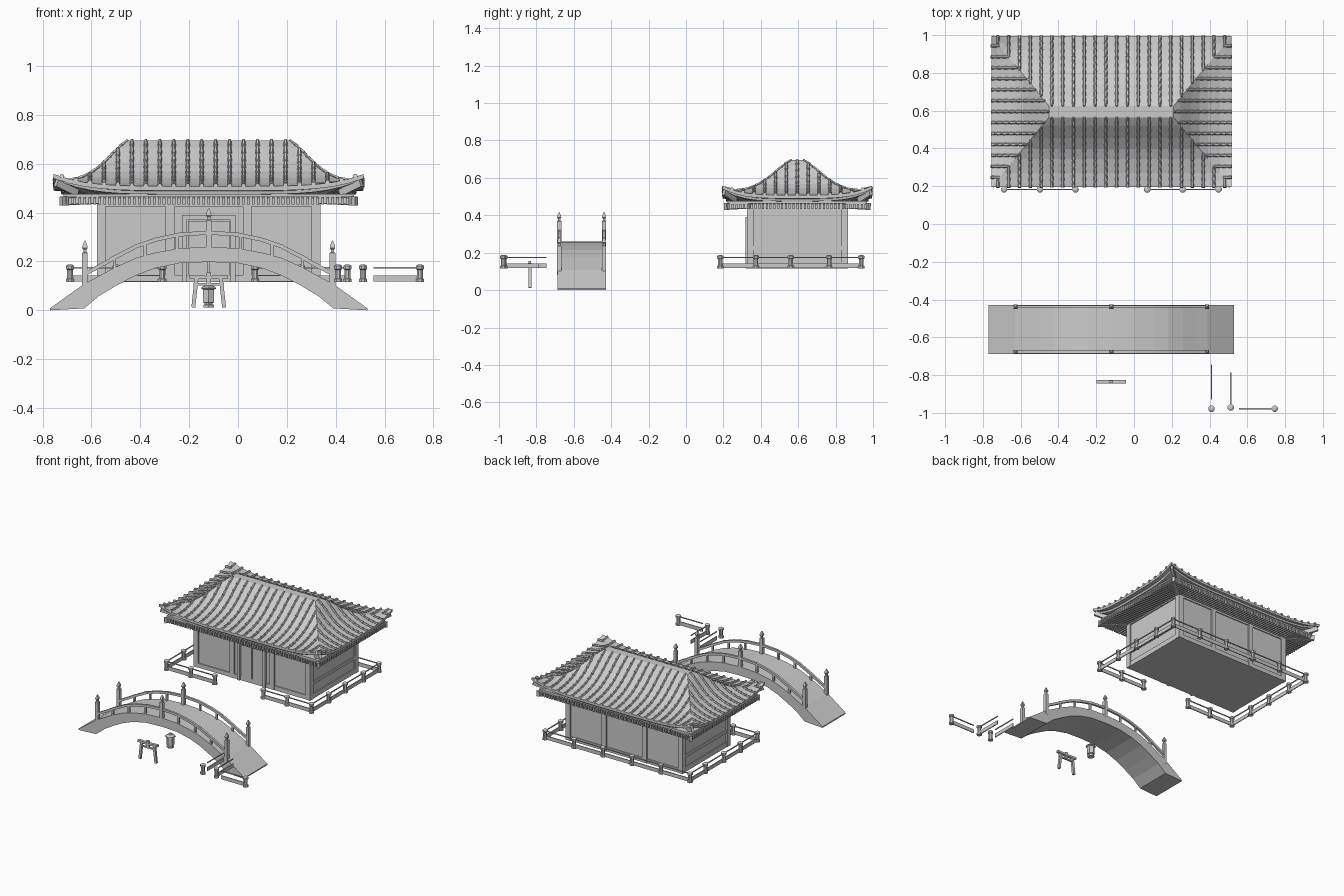
import bpy, bmesh, math
from mathutils import Vector, Matrix

if "Cube" in bpy.data.objects:
    bpy.data.objects.remove(bpy.data.objects["Cube"])

CX, CY = -0.12, 0.595            # hall centre
A, B, R, W = 0.635, 0.40, 0.33, 0.03   # roof half sizes, ridge half length / width


def finish(name, bm, merge=False):
    if merge:
        bmesh.ops.remove_doubles(bm, verts=bm.verts, dist=1e-4)
    bmesh.ops.recalc_face_normals(bm, faces=bm.faces)
    me = bpy.data.meshes.new(name)
    bm.to_mesh(me)
    bm.free()
    ob = bpy.data.objects.new(name, me)
    bpy.context.collection.objects.link(ob)
    return ob


def box(bm, x0, x1, y0, y1, z0, z1):
    m = Matrix.Translation(((x0+x1)/2, (y0+y1)/2, (z0+z1)/2)) @ Matrix.Diagonal((x1-x0, y1-y0, z1-z0, 1))
    bmesh.ops.create_cube(bm, size=1, matrix=m)


def bar(bm, p, q, w, h):
    # straight beam from p to q, w wide and h high
    p, q = Vector(p), Vector(q)
    d = q - p
    x = d.normalized()
    ref = Vector((0, 0, 1)) if abs(x.z) < 0.95 else Vector((0, 1, 0))
    y = ref.cross(x).normalized()
    z = x.cross(y)
    m = Matrix((x*d.length, y*w, z*h)).transposed().to_4x4()
    bmesh.ops.create_cube(bm, size=1, matrix=Matrix.Translation((p+q)/2) @ m)


def loft(bm, rings):
    vs = [[bm.verts.new(p) for p in r] for r in rings]
    n = len(vs[0])
    for a, b in zip(vs, vs[1:]):
        for i in range(n):
            bm.faces.new((a[i], a[(i+1) % n], b[(i+1) % n], b[i]))
    bm.faces.new(vs[0])
    bm.faces.new(vs[-1])


def turned(bm, x, y, prof, n):
    # stack of n-sided rings from (radius, z) pairs
    loft(bm, [[(x + r*math.cos(2*math.pi*(i+.5)/n), y + r*math.sin(2*math.pi*(i+.5)/n), z)
               for i in range(n)] for r, z in prof])


def interp(pts, t):
    for (a, za), (b, zb) in zip(pts, pts[1:]):
        if t <= b:
            return za + (zb-za)*(t-a)/(b-a)
    return pts[-1][1]


# ---- roof surface: concave slope with lifted corners
SLOPE = [(0, .695), (.12, .665), (.3, .608), (.45, .568), (.6, .542), (.8, .52), (1, .508)]


def roof_z(x, y):
    t = max((abs(y)-W)/(B-W), (abs(x)-R)/(A-R), 0)
    return interp(SLOPE, t) + 0.05*(abs(x)/A)**5*(abs(y)/B)**4


bm = bmesh.new()
TS = [0, .06, .12, .21, .3, .375, .45, .6, .7, .8, .9, 1]
NS = 20


def ring_point(side, t, s, dz=0.0):
    hx, hy = R+(A-R)*t, W+(B-W)*t
    x, y = [(s*hx, -hy), (hx, s*hy), (-s*hx, hy), (-hx, -s*hy)][side]
    return Vector((x, y, roof_z(x, y)+dz))


for side in range(4):
    rows = [[ring_point(side, t, -1+2*j/NS) for j in range(NS+1)] for t in TS]
    rows.append([p - Vector((0, 0, .018)) for p in rows[-1]])
    # stepped eave underside
    for k, dz in ((.955, -.02), (.95, -.033)):
        rows.append([Vector((p.x*k, p.y*k, p.z+dz)) for p in rows[len(TS)-1]])
    rows.append([Vector((p.x*.74, p.y*.68, .47)) for p in rows[len(TS)-1]])
    vs = [[bm.verts.new((p.x+CX, p.y+CY, p.z)) for p in r] for r in rows]
    for a, b in zip(vs, vs[1:]):
        for j in range(NS):
            bm.faces.new((a[j], a[j+1], b[j+1], b[j]))
bmesh.ops.remove_doubles(bm, verts=bm.verts, dist=1e-4)
bmesh.ops.holes_fill(bm, edges=[e for e in bm.edges if e.is_boundary], sides=0)
finish("roof_shell", bm)

# ---- rows of overlapping barrel tiles
bm = bmesh.new()


def tile_row(start, end, cross):
    start, end, cross = Vector(start), Vector(end), Vector(cross)
    n = max(1, round((end-start).length/.036))
    rings = []
    for i in range(n):
        for f, r in ((0.0, .006), (.97, .0095)):
            p = start.lerp(end, (i+f)/n)
            q = start.lerp(end, (i+f)/n + .02)
            g = (roof_z(q.x, q.y)-roof_z(p.x, p.y))/max((q-p).length, 1e-5)
            d = (end-start).normalized()
            up = Vector((-d.x*g, -d.y*g, 1)).normalized()
            c = Vector((p.x+CX, p.y+CY, roof_z(p.x, p.y)+.003))
            rings.append([c + cross*r*math.cos(k*math.pi/3) + up*r*math.sin(k*math.pi/3) for k in range(6)])
    loft(bm, rings)


for sg in (-1, 1):
    for i in range(22):
        x = (i-10.5)*.0572
        t = max(0, (abs(x)-R)/(A-R))
        tile_row((x, sg*(W+(B-W)*t), 0), (x, sg*(B+.004), 0), (1, 0, 0))
    for i in range(13):
        y = (i-6)*.058
        t = max(0, (abs(y)-W)/(B-W))
        tile_row((sg*(R+(A-R)*t), y, 0), (sg*(A+.004), y, 0), (0, 1, 0))
finish("roof_tiles", bm)

# ---- rafters and eave board
bm = bmesh.new()
box(bm, CX-.595, CX+.595, CY-.372, CY+.372, .464, .477)
for sg in (-1, 1):
    for i in range(59):
        x = CX + (i-29)*.0203
        bar(bm, (x, CY+sg*.26, .452), (x, CY+sg*.382, .447), .011, .028)
    for i in range(37):
        y = CY + (i-18)*.0203
        bar(bm, (CX+sg*.45, y, .452), (CX+sg*.605, y, .447), .011, .028)
    for sy in (-1, 1):
        bar(bm, (CX+sg*.44, CY+sy*.25, .455), (CX+sg*.605, CY+sy*.385, .447), .02, .036)
        bar(bm, (CX+sg*.54, CY+sy*.33, .48), (CX+sg*.625, CY+sy*.393, .522), .018, .03)
finish("rafters", bm)

# ---- hall walls with posts, sills and door
HX, HY, Z0, Z1 = .458, .27, .115, .468
bm = bmesh.new()
box(bm, CX-HX+.01, CX+HX-.01, CY-HY+.01, CY+HY-.01, Z0, Z1)
finish("hall_walls", bm)
bm = bmesh.new()
for sy in (-1, 1):
    for x in (-HX+.018, -.158, .158, HX-.018):
        box(bm, CX+x-.018, CX+x+.018, CY+sy*(HY-.018)-.018, CY+sy*(HY-.018)+.018, Z0, Z1)
    ys = sorted((CY+sy*(HY-.03), CY+sy*(HY-.003)))
    box(bm, CX-HX+.01, CX+HX-.01, *ys, Z0, .145)
    box(bm, CX-HX+.01, CX+HX-.01, *ys, .425, Z1)
for sx in (-1, 1):
    xs = sorted((CX+sx*(HX-.03), CX+sx*(HX-.003)))
    box(bm, *xs, CY-HY+.01, CY+HY-.01, Z0, .15)
    box(bm, *xs, CY-HY+.01, CY+HY-.01, .215, .235)
    box(bm, *xs, CY-HY+.01, CY+HY-.01, .43, Z1)
finish("wall_frame", bm)
bm = bmesh.new()
yf = CY-HY
for sx in (-1, 1):
    xs = sorted((CX+sx*.09, CX+sx*.11))
    box(bm, *xs, yf-.006, yf+.02, Z0, .39)
    xs = sorted((CX+sx*.003, CX+sx*.085))
    box(bm, *xs, yf+.002, yf+.02, .145, .365)
box(bm, CX-.11, CX+.11, yf-.006, yf+.02, .37, .39)
finish("door", bm)

# ---- veranda fence and loose fence pieces
bm = bmesh.new()
POST = [(.018, .115), (.018, .128), (.013, .131), (.013, .166), (.018, .169), (.018, .182), (.008, .188)]


def rails(p, q):
    bar(bm, (*p, .175), (*q, .175), .006, .006)
    bar(bm, (*p, .13), (*q, .13), .006, .026)


x0, x1, y0, y1 = CX-.568, CX+.568, .183, .937
side_y = [.183, .374, .56, .765, .937]
pts = [(x, y) for x in (x0, x1) for y in side_y]
pts += [(CX+s*d, y0) for s in (-1, 1) for d in (.19, .378)]
pts += [(CX+(i-2.5)*.2272, y1) for i in range(1, 5)]
pts += [(.41, -.978), (.512, -.972), (.745, -.978)]
for p in pts:
    turned(bm, *p, POST, 8)
for p, q in [((x0, y0), (x0, y1)), ((x1, y0), (x1, y1)), ((x0, y1), (x1, y1)),
             ((x0, y0), (CX-.19, y0)), ((CX+.19, y0), (x1, y0)),
             ((.41, -.93), (.41, -.745)), ((.512, -.972), (.512, -.785)), ((.555, -.978), (.745, -.978))]:
    rails(p, q)
finish("fence", bm)

# ---- arched bridge: mirrored profile extruded in y
TOP = [(0, .26), (.12, .254), (.22, .236), (.3, .214), (.38, .178), (.45, .14), (.51, .108), (.65, .008)]
LOW = [(0, .198), (.12, .193), (.22, .172), (.3, .142), (.38, .1), (.45, .058), (.505, .012), (.65, 0)]
YB = (-.688, -.428)
bm = bmesh.new()
half_rings = [[(x, YB[0], t), (x, YB[1], t), (x, YB[1], l), (x, YB[0], l)]
              for (x, t), (_, l) in zip(TOP, LOW)]
half_rings[-2:] = [[(x, y, z) for y, z in zip((YB[0], YB[1], YB[1], YB[0]), (t, t, l, l))]
                   for x, t, l in ((.51, .108, .008), (.65, .008, 0))]
rings = [[(CX-x, y, z) for x, y, z in r] for r in half_rings[:0:-1]]
rings += [[(CX+x, y, z) for x, y, z in r] for r in half_rings]
loft(bm, rings)
finish("bridge_deck", bm)

# ---- bridge posts, handrails and balusters
RAIL = [(0, .318), (.12, .31), (.22, .288), (.3, .26), (.4, .207), (.51, .145)]
bm = bmesh.new()
for y in (YB[0]+.01, YB[1]-.01):
    for d, z0, z1 in ((-.507, .08, .285), (0, .25, .418), (.507, .08, .285)):
        turned(bm, CX+d, y, [(.016, z0), (.016, z1-.05), (.009, z1-.046), (.009, z1-.036),
                             (.016, z1-.03), (.013, z1-.018), (.002, z1)], 4)
    for s in (-1, 1):
        for (a, za), (b, zb) in zip(RAIL, RAIL[1:]):
            bar(bm, (CX+s*a, y, za), (CX+s*(b+.004), y, zb), .015, .016)
        for d in (.13, .26, .385):
            bar(bm, (CX+s*d, y, interp(TOP, d)-.01), (CX+s*d, y, interp(RAIL, d)), .012, .012)
finish("bridge_railing", bm)

# ---- small gate in front of the bridge
bm = bmesh.new()
GY = -.835
for s in (-1, 1):
    bar(bm, (CX+s*.063, GY, .012), (CX+s*.05, GY, .13), .016, .016)
    bar(bm, (CX, GY, .134), (CX+s*.078, GY, .137), .02, .014)
bar(bm, (CX-.062, GY, .106), (CX+.062, GY, .106), .01, .01)
box(bm, CX-.01, CX+.01, GY-.007, GY+.007, .11, .155)
finish("gate", bm)

# ---- lantern under the bridge
bm = bmesh.new()
turned(bm, CX, -.585, [(.024, .012), (.024, .022), (.019, .024), (.019, .03), (.026, .032), (.026, .036),
                       (.026, .085), (.035, .089), (.033, .095), (.013, .104), (.01, .112)], 6)
finish("lantern", bm)
